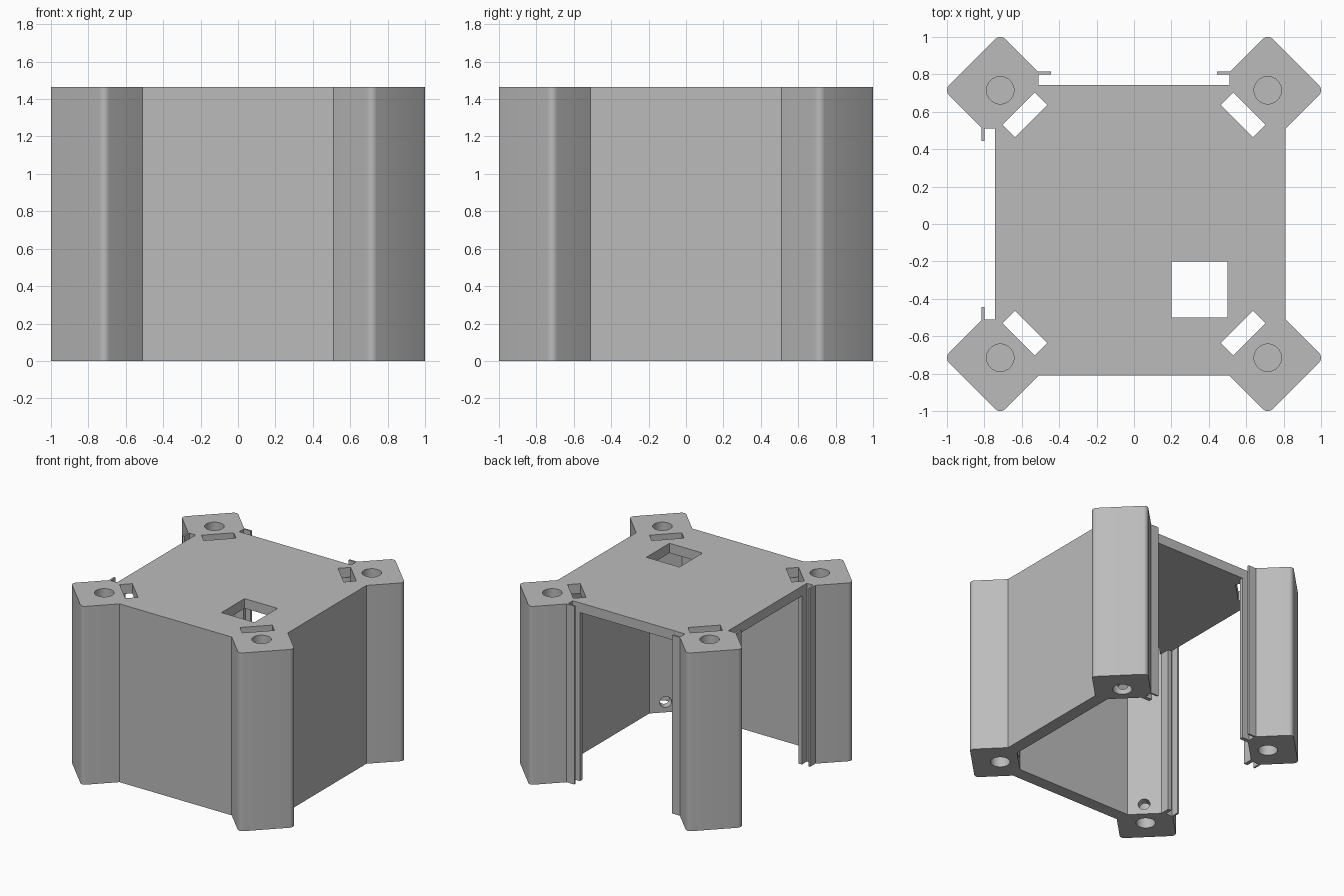
import bpy, bmesh, math
from mathutils import Matrix, Vector

if "Cube" in bpy.data.objects:
    bpy.data.objects.remove(bpy.data.objects["Cube"], do_unlink=True)

HEIGHT = 1.465
PLATE_BOTTOM = 1.385
OUT, IN = 0.81, 0.705        # closed wall faces
LEDGE = 0.742                # plate edge on the open sides
POST = 0.715                 # post centre
INNER_SUM = 1.235            # x + y along a post's inner face

grey = bpy.data.materials.new("light grey plastic")
grey.use_nodes = True
colour = (0.5, 0.5, 0.5, 1)
grey.diffuse_color = colour
grey.node_tree.nodes["Principled BSDF"].inputs["Base Color"].default_value = colour


def finish(name, bm):
    bmesh.ops.recalc_face_normals(bm, faces=bm.faces)
    mesh = bpy.data.meshes.new(name)
    bm.to_mesh(mesh)
    bm.free()
    mesh.materials.append(grey)
    obj = bpy.data.objects.new(name, mesh)
    bpy.context.collection.objects.link(obj)
    return obj


def prism(name, outline, z0, z1, rounded=()):
    """Extrude a plan outline; round the upright edges at the given points."""
    bm = bmesh.new()
    face = bm.faces.new([bm.verts.new((x, y, z0)) for x, y in outline])
    new = bmesh.ops.extrude_face_region(bm, geom=[face])["geom"]
    top = [v for v in new if isinstance(v, bmesh.types.BMVert)]
    bmesh.ops.translate(bm, verts=top, vec=(0, 0, z1 - z0))
    edges = [e for e in bm.edges for p in rounded
             if all((v.co.xy - Vector(p)).length < 0.001 for v in e.verts)]
    if edges:
        bmesh.ops.bevel(bm, geom=edges, offset=0.036, segments=5,
                        profile=0.5, affect='EDGES')
    return finish(name, bm)


def rod(name, radius, start, end):
    start, end = Vector(start), Vector(end)
    axis = end - start
    bm = bmesh.new()
    place = Matrix.Translation((start + end) / 2) @ axis.to_track_quat('Z', 'Y').to_matrix().to_4x4()
    bmesh.ops.create_cone(bm, cap_ends=True, segments=40, radius1=radius,
                          radius2=radius, depth=axis.length, matrix=place)
    return finish(name, bm)


def cut(obj, cutters):
    bpy.context.view_layer.objects.active = obj
    for cutter in cutters:
        cutter.hide_render = True
        mod = obj.modifiers.new("cut", 'BOOLEAN')
        mod.operation, mod.solver, mod.object = 'DIFFERENCE', 'EXACT', cutter
        bpy.ops.object.modifier_apply(modifier=mod.name)
        bpy.data.objects.remove(cutter, do_unlink=True)


def diagonal(u, v):
    """Plan point from distances along and across a corner diagonal."""
    return ((u + v) / math.sqrt(2), (u - v) / math.sqrt(2))


# Side profiles of a post, from the outer tip to the inner face
TIP = (1.015, POST)
closed_side = [TIP, (OUT, 0.51), (IN, INNER_SUM - IN)]
open_side = [TIP, (0.815, 0.515), (0.815, 0.445), (0.80, 0.445), (0.80, 0.51),
             (LEDGE, 0.51), (LEDGE, 0.445), (0.71, 0.445), (0.71, INNER_SUM - 0.71)]

parts = []
slots = []
corners = {"front_left": (1, -1), "front_right": (-1, -1),
           "back_left": (1, 1), "back_right": (-1, 1)}

for label, (sx, sy) in corners.items():
    def place(points):
        return [(sx * x, sy * y) for x, y in points]

    # Corner post with panel grooves on its open sides
    x_side = open_side if sx < 0 else closed_side
    y_side = open_side if sy > 0 else closed_side
    outline = x_side + [(y, x) for x, y in reversed(y_side)]
    post = prism(label + "_post", place(outline), 0, HEIGHT,
                 place([TIP, TIP[::-1]]))

    # Blind screw holes at both ends and a small hole through the inner face
    cx, cy = sx * POST, sy * POST
    cut(post, [
        rod("top_hole", 0.073, (cx, cy, HEIGHT - 0.3), (cx, cy, HEIGHT + 0.1)),
        rod("bottom_hole", 0.073, (cx, cy, -0.1), (cx, cy, 0.3)),
        rod("side_hole", 0.045, (sx * 0.55, sy * 0.55, 0.085), (cx, cy, 0.085))])
    parts.append(post)

    # Slot in the top plate beside the post
    slot = [diagonal(u, v) for u, v in
            ((0.778, -0.122), (0.778, 0.122), (0.9, 0.122), (0.9, -0.122))]
    slots.append(prism("slot", place(slot), PLATE_BOTTOM - 0.1, HEIGHT + 0.1))

# Two closed walls
wall = [(OUT, -0.51), (OUT, 0.51), (IN, INNER_SUM - IN), (IN, IN - INNER_SUM)]
parts.append(prism("left_wall", wall, 0, HEIGHT))
parts.append(prism("front_wall", [(y, -x) for x, y in wall], 0, HEIGHT))

# Top plate with clipped corners, slots and a square opening
plate_outline = []
for sx, sy in ((1, -1), (1, 1), (-1, 1), (-1, -1)):
    x = IN if sx > 0 else LEDGE
    y = LEDGE if sy > 0 else IN
    ends = [(sx * x, sy * (INNER_SUM - x)), (sx * (INNER_SUM - y), sy * y)]
    plate_outline += ends if sx * sy > 0 else ends[::-1]
plate = prism("top_plate", plate_outline, PLATE_BOTTOM, HEIGHT)
opening = prism("opening", [(0.2, -0.5), (0.5, -0.5), (0.5, -0.2), (0.2, -0.2)],
                PLATE_BOTTOM - 0.1, HEIGHT + 0.1)
cut(plate, slots + [opening])
parts.append(plate)

# Smooth rounded edges and holes, keep the rest crisp
bpy.ops.object.select_all(action='DESELECT')
for obj in parts:
    obj.select_set(True)
bpy.context.view_layer.objects.active = parts[0]
bpy.ops.object.shade_smooth_by_angle(angle=math.radians(30))
